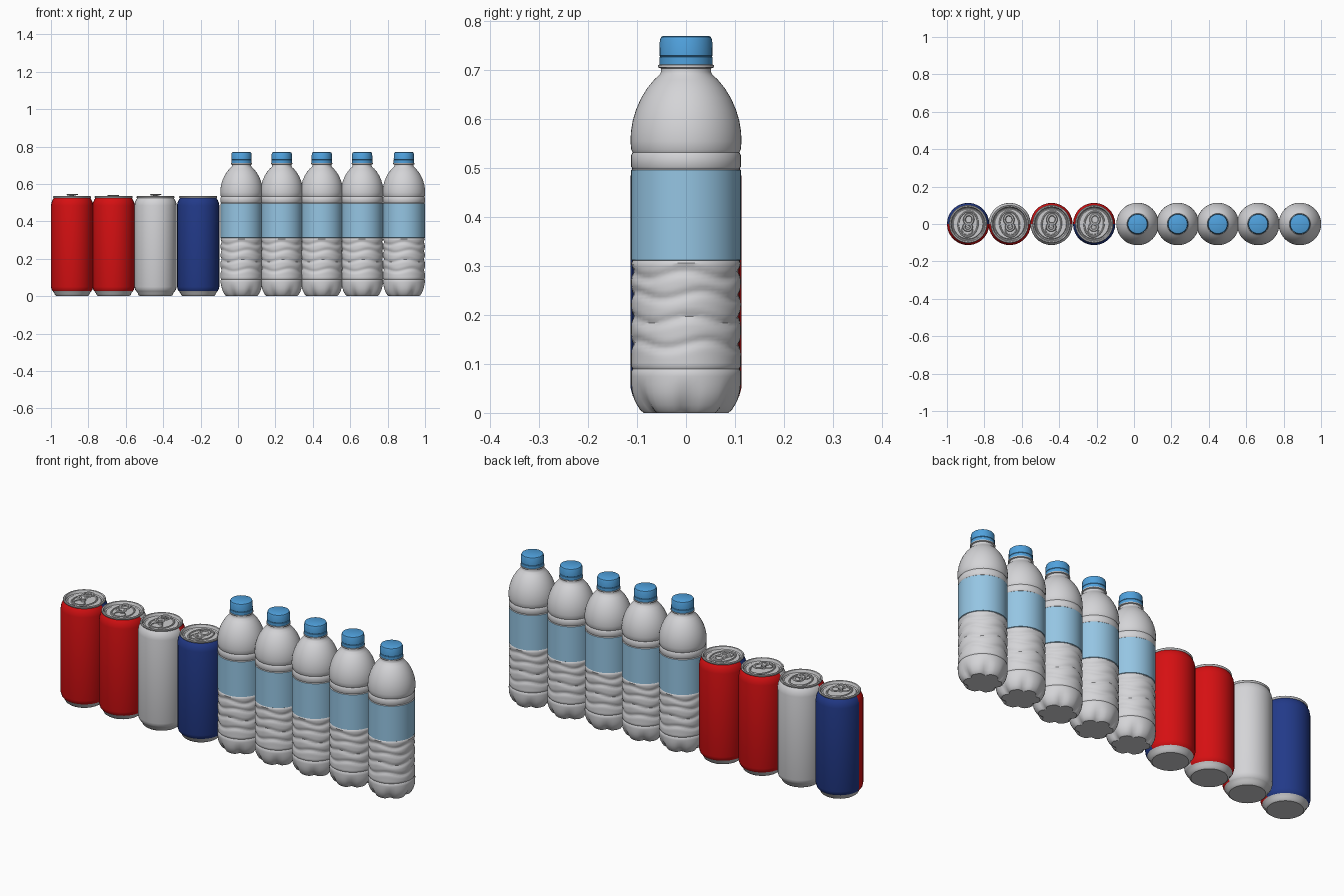
import bpy
import bmesh
import math

if "Cube" in bpy.data.objects:
    bpy.data.objects.remove(bpy.data.objects["Cube"])


def material(name, rgb):
    m = bpy.data.materials.new(name)
    m.diffuse_color = (*rgb, 1)
    m.use_nodes = True
    m.node_tree.nodes["Principled BSDF"].inputs["Base Color"].default_value = m.diffuse_color
    return m


BOTTLE = material("bottle plastic", (0.66, 0.66, 0.68))
LABEL = material("label pale blue", (0.30, 0.56, 0.77))
CAP = material("cap blue", (0.08, 0.36, 0.73))
SILVER = material("silver metal", (0.60, 0.60, 0.61))
RED = material("red paint", (0.67, 0.005, 0.006))
GREY = material("light grey paint", (0.66, 0.66, 0.68))
NAVY = material("navy paint", (0.016, 0.042, 0.25))


def finish(me, angle=35):
    me.shade_smooth()
    me.set_sharp_from_angle(angle=math.radians(angle))


def lathe(name, profile, x, segs, mats, pick=None, shape=None):
    """Revolve (radius, z) points; shape bends the radius, pick chooses materials."""
    bm = bmesh.new()
    rings = []
    for r, z in profile:
        ring = []
        for i in range(segs):
            a = 2 * math.pi * i / segs
            rr = shape(r, z, a) if shape else r
            ring.append(bm.verts.new((rr * math.cos(a), rr * math.sin(a), z)))
        rings.append(ring)
    for lo, hi in zip(rings, rings[1:]):
        for i in range(segs):
            j = (i + 1) % segs
            bm.faces.new((lo[i], lo[j], hi[j], hi[i]))
    bm.faces.new(rings[0][::-1])
    bm.faces.new(rings[-1])
    if pick:
        for f in bm.faces:
            f.material_index = pick(f.calc_center_median())
    me = bpy.data.meshes.new(name)
    bm.to_mesh(me)
    bm.free()
    for m in mats:
        me.materials.append(m)
    finish(me)
    ob = bpy.data.objects.new(name, me)
    ob.location.x = x
    bpy.context.collection.objects.link(ob)
    return ob


def oval_ring(name, x, y, z, rx, ry, minor, flat, turn):
    """Flattened oval ring on a can lid, turned about the can axis."""
    bpy.ops.mesh.primitive_torus_add(major_radius=1, minor_radius=minor / rx,
                                     major_segments=24, minor_segments=6)
    ob = bpy.context.object
    ob.name = name
    c, s = math.cos(turn), math.sin(turn)
    ob.location = (x - y * s, y * c, z)
    ob.rotation_euler.z = turn
    ob.scale = (rx, ry, flat * rx)
    ob.data.materials.append(SILVER)
    finish(ob.data, 50)


# Drink cans: painted differently on the front and the back
CAN = [(0.083, 0), (0.091, 0.006), (0.095, 0.016), (0.104, 0.028), (0.109, 0.035),
       (0.113, 0.05), (0.113, 0.485), (0.110, 0.502), (0.103, 0.517), (0.098, 0.524),
       (0.101, 0.527), (0.102, 0.532), (0.099, 0.535), (0.093, 0.534),
       (0.088, 0.521), (0.083, 0.518), (0.079, 0.522)]


def can_paint(c):
    if c.z < 0.031 or c.z > 0.5235:
        return 0
    if math.hypot(c.x, c.y) < 0.097:
        return 0
    return 1 if c.y < 0 else 2


cans = [(-0.887, RED, NAVY, 0.547, -8), (-0.665, RED, GREY, 0.542, 10),
        (-0.441, GREY, RED, 0.547, -6), (-0.213, NAVY, RED, 0.529, -10)]
for x, front, back, tab_z, deg in cans:
    lathe("can", CAN, x, 28, [SILVER, front, back], can_paint)
    t = math.radians(deg)
    oval_ring("lid_ridge", x, 0, 0.523, 0.052, 0.068, 0.004, 1, t)
    oval_ring("opening_outline", x, -0.034, 0.523, 0.028, 0.024, 0.003, 1, t)
    oval_ring("pull_tab", x, 0.024, tab_z - 0.003, 0.023, 0.026, 0.007, 0.5, t)
    oval_ring("tab_nose", x, -0.016, tab_z - 0.004, 0.020, 0.018, 0.008, 0.5, t)
    rivet = lathe("tab_rivet", [(0.012, 0.518), (0.012, tab_z - 0.003),
                                (0.008, tab_z - 0.001)], x, 12, [SILVER])
    rivet.location = (x + 0.008 * math.sin(t), -0.008 * math.cos(t), 0)

# Water bottles: lobed foot, wavy grip, label band, domed shoulder
FOOT = [(0.086, 0), (0.093, 0.005), (0.100, 0.016), (0.106, 0.028), (0.110, 0.042),
        (0.112, 0.058), (0.1125, 0.075), (0.112, 0.085), (0.109, 0.090), (0.112, 0.095)]
GRIP = [(0.112, 0.102 + 0.0068 * i) for i in range(30)]
TOP = [(0.112, 0.306), (0.109, 0.311), (0.112, 0.3125), (0.112, 0.404), (0.112, 0.496),
       (0.109, 0.4985), (0.112, 0.503), (0.112, 0.527), (0.109, 0.532), (0.112, 0.538),
       (0.1135, 0.555), (0.1125, 0.575), (0.109, 0.597), (0.102, 0.620), (0.092, 0.643),
       (0.079, 0.664), (0.065, 0.681), (0.054, 0.691), (0.051, 0.697), (0.051, 0.704),
       (0.057, 0.706), (0.057, 0.711), (0.050, 0.713)]


def bottle_shape(r, z, a):
    if z < 0.07:
        # Narrow creases between the six rounded feet
        crease = (0.5 + 0.5 * math.cos(6 * a)) ** 3
        r -= 0.018 * crease * (1 - z / 0.07)
    elif 0.1 < z < 0.305:
        # Wavy grooves around the grip
        for z0, ph in ((0.140, 0), (0.190, 1.2), (0.240, 0.3), (0.282, 1.6)):
            d = (z - z0 - 0.008 * math.sin(4 * a + ph)) / 0.009
            r -= 0.0055 * math.exp(-d * d)
    return r


CAP_PROFILE = [(0.052, 0.710), (0.0545, 0.712), (0.0545, 0.727), (0.0525, 0.7285),
               (0.0545, 0.730), (0.0535, 0.762), (0.051, 0.768), (0.047, 0.770)]

for x in (0.019, 0.234, 0.448, 0.664, 0.887):
    lathe("bottle", FOOT + GRIP + TOP, x, 48, [BOTTLE, LABEL],
          lambda c: 1 if 0.3115 < c.z < 0.497 else 0, bottle_shape)
    lathe("bottle_cap", CAP_PROFILE, x, 28, [CAP])
